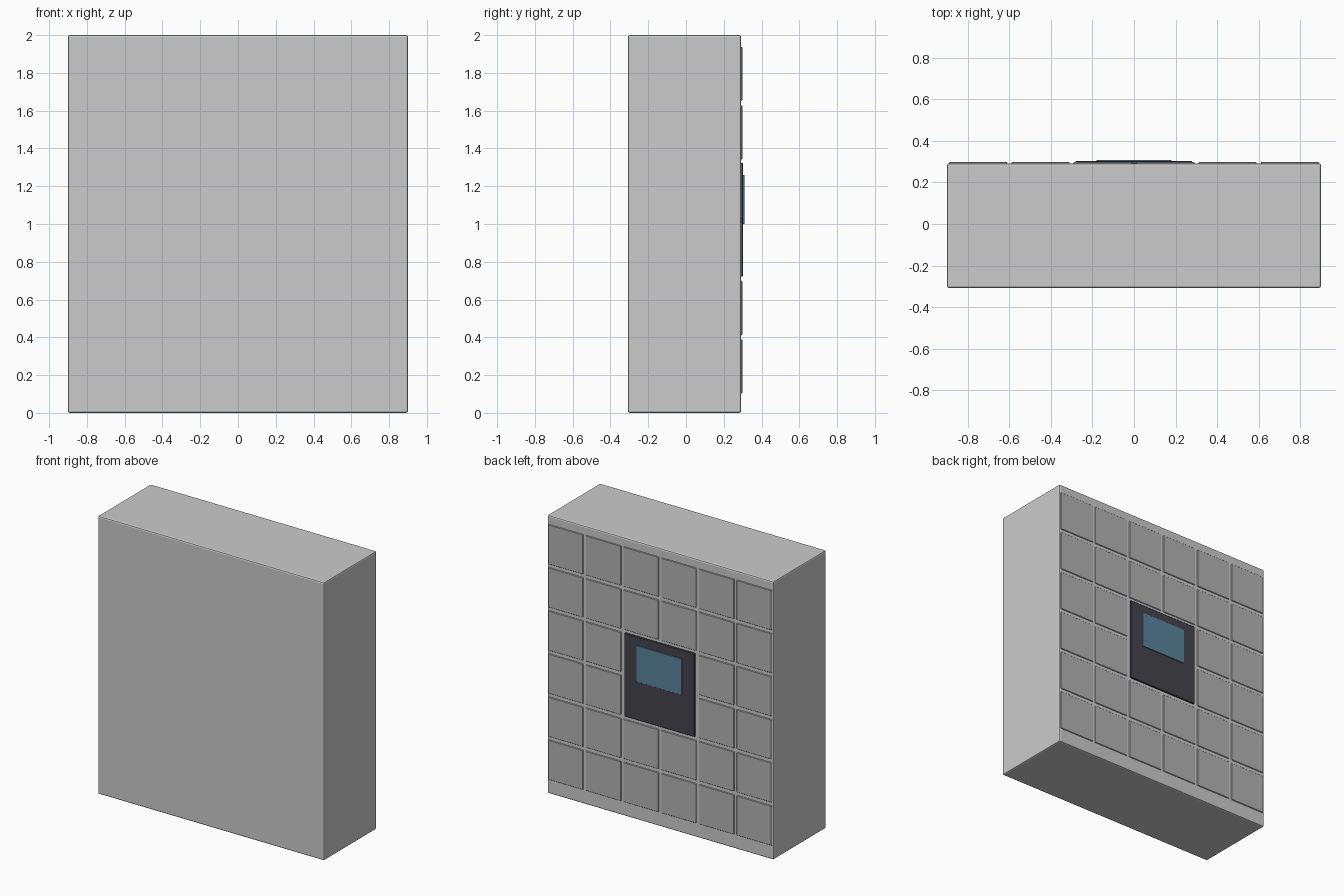
import bpy

if "Cube" in bpy.data.objects:
    bpy.data.objects.remove(bpy.data.objects["Cube"])


def material(name, color):
    m = bpy.data.materials.new(name)
    m.diffuse_color = (*color, 1)
    m.use_nodes = True
    m.node_tree.nodes["Principled BSDF"].inputs["Base Color"].default_value = m.diffuse_color
    return m


BODY = material("warm_grey", (0.58, 0.58, 0.55))
DOOR = material("door_grey", (0.45, 0.45, 0.45))
DARK = material("dark_grey", (0.06, 0.06, 0.07))
BLUE = material("screen_blue", (0.10, 0.24, 0.34))


def box(name, x, y, z, mat, bevel, segments=1):
    """Box from (min, max) ranges with bevelled edges."""
    loc = [(a + b) / 2 for a, b in (x, y, z)]
    bpy.ops.mesh.primitive_cube_add(size=1, location=loc)
    ob = bpy.context.object
    ob.name = name
    ob.scale = [b - a for a, b in (x, y, z)]
    bpy.ops.object.transform_apply(location=False, rotation=False, scale=True)
    ob.data.materials.append(mat)
    mod = ob.modifiers.new("bevel", "BEVEL")
    mod.width = bevel
    mod.segments = segments
    return ob


# cabinet body
BACK = 0.292
box("cabinet_body", (-0.9, 0.9), (-0.308, BACK), (0, 2), BODY, 0.01, 2)

# grid of locker doors, leaving out the middle 2 x 2 for the console
W, H = 0.28, 0.285
for col in range(6):
    for row in range(6):
        if col in (2, 3) and row in (2, 3):
            continue
        cx = -0.75 + 0.3 * col
        cz = 0.245 + 0.31 * row
        box(f"door_{col}_{row}", (cx - W / 2, cx + W / 2), (BACK - 0.012, 0.298),
            (cz - H / 2, cz + H / 2), DOOR, 0.003)

# control console and its screen
box("console_panel", (-0.28, 0.28), (BACK - 0.012, 0.303), (0.722, 1.322), DARK, 0.003)
box("console_screen", (-0.18, 0.18), (BACK, 0.309), (1.0, 1.26), BLUE, 0.001)
